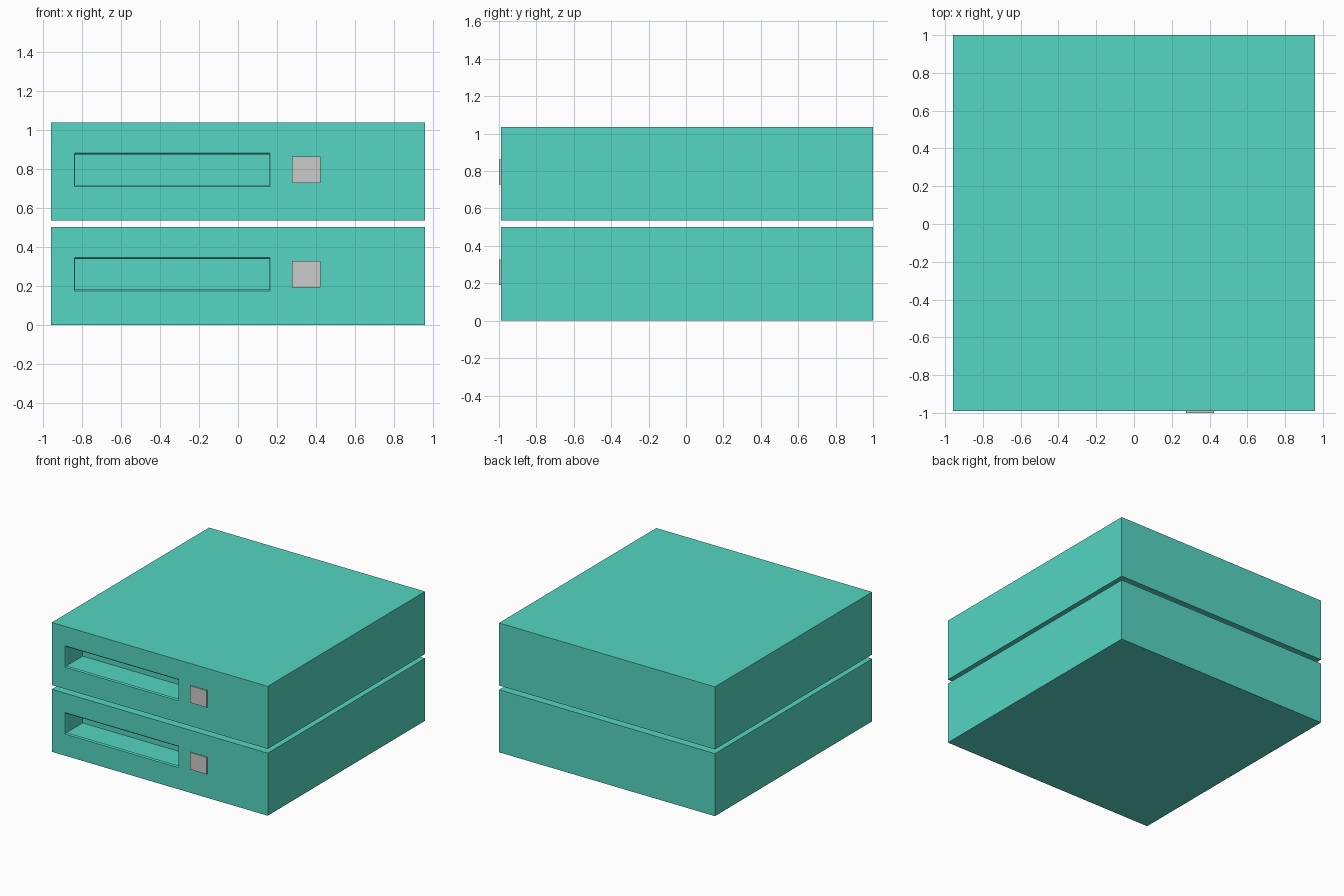
import bpy, bmesh

if "Cube" in bpy.data.objects:
    bpy.data.objects.remove(bpy.data.objects["Cube"])

teal = bpy.data.materials.new("teal")
teal.diffuse_color = (0.09, 0.67, 0.54, 1)
teal.use_nodes = True
teal.node_tree.nodes["Principled BSDF"].inputs["Base Color"].default_value = teal.diffuse_color


def loft(name, rings, mat=None):
    """Rings are (x0, x1, z0, z1, y) rectangles joined in order, capped at both ends."""
    bm = bmesh.new()
    loops = [[bm.verts.new(p) for p in
              ((x0, y, z0), (x1, y, z0), (x1, y, z1), (x0, y, z1))]
             for x0, x1, z0, z1, y in rings]
    for a, b in zip(loops, loops[1:]):
        for i in range(4):
            j = (i + 1) % 4
            bm.faces.new((a[i], a[j], b[j], b[i]))
    bm.faces.new(loops[0])
    bm.faces.new(loops[-1])
    bmesh.ops.recalc_face_normals(bm, faces=bm.faces)
    mesh = bpy.data.meshes.new(name)
    bm.to_mesh(mesh)
    bm.free()
    obj = bpy.data.objects.new(name, mesh)
    bpy.context.collection.objects.link(obj)
    if mat:
        mesh.materials.append(mat)
    return obj


W, H, GAP = 0.957, 0.501, 0.034
FRONT, BACK, DEPTH, CH = -0.99, 1.0, 0.215, 0.008
SX0, SX1, SZ0, SZ1 = -0.838, 0.165, 0.174, 0.346

for level, label in enumerate(("lower", "upper")):
    z = level * (H + GAP)
    # Case with a chamfered slot sunk into its front
    inner = (SX0 + CH / 2, SX1 - CH / 2, z + SZ0 + CH, z + SZ1 - CH)
    loft(label + "_case", [
        (-W, W, z, z + H, BACK),
        (-W, W, z, z + H, FRONT),
        (SX0, SX1, z + SZ0, z + SZ1, FRONT),
        (*inner, FRONT + CH),
        (*inner, FRONT + DEPTH),
    ], teal)
    # Front button
    loft(label + "_button", [
        (0.276, 0.423, z + 0.192, z + 0.327, FRONT + 0.01),
        (0.276, 0.423, z + 0.192, z + 0.327, -1.0),
    ])
